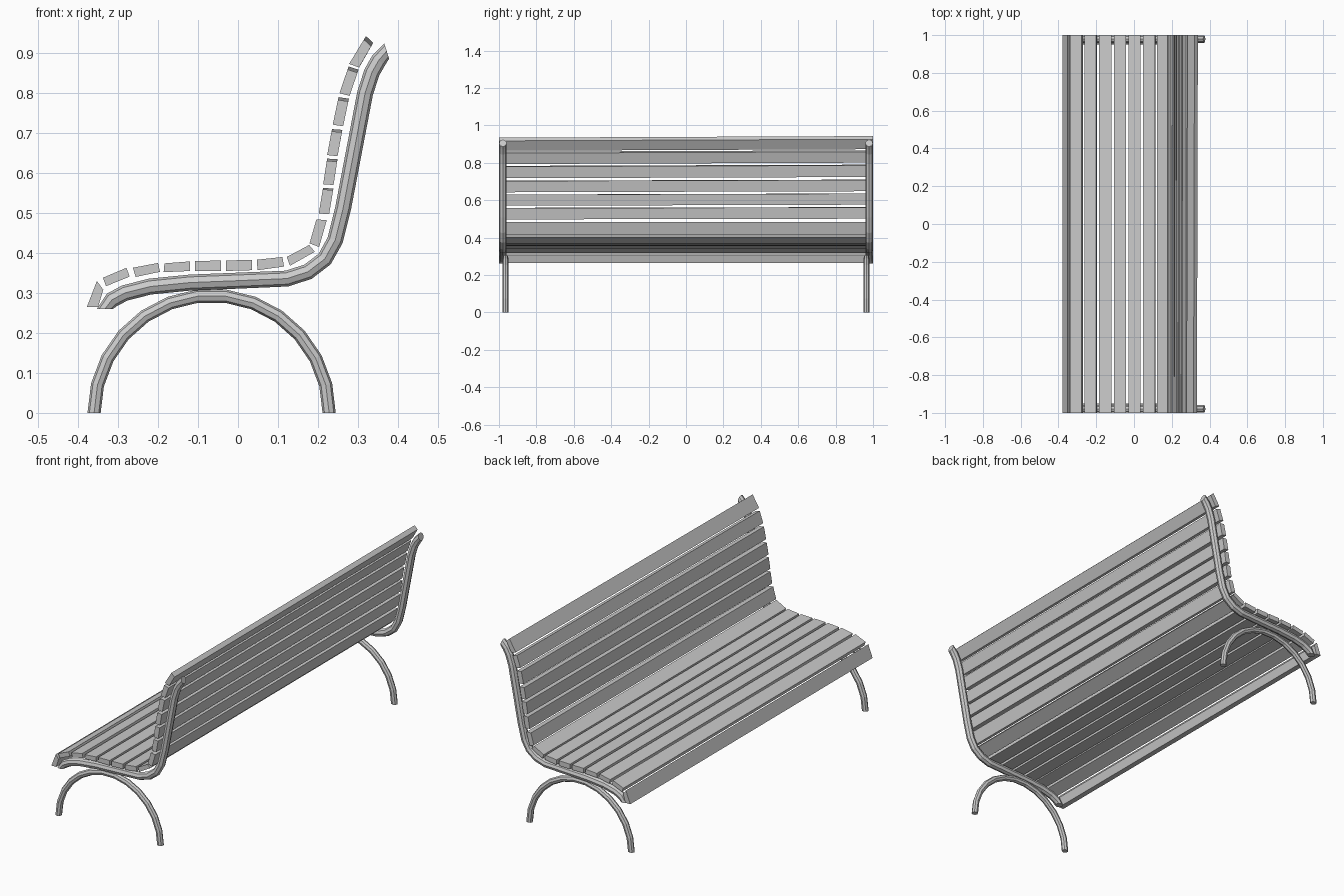
import bpy, bmesh
from math import cos, sin, pi
from mathutils import Vector

if "Cube" in bpy.data.objects:
    bpy.data.objects.remove(bpy.data.objects["Cube"])


def add_object(name, bm):
    bmesh.ops.recalc_face_normals(bm, faces=bm.faces)
    me = bpy.data.meshes.new(name)
    bm.to_mesh(me)
    bm.free()
    ob = bpy.data.objects.new(name, me)
    bpy.context.collection.objects.link(ob)
    return ob


def tube(name, path, y, r, ry, start, end, sides=8):
    """Sweep a faceted ring along a path lying in the XZ plane."""
    bm = bmesh.new()
    pts = [Vector(p) for p in path]
    rings = []
    for i, p in enumerate(pts):
        if i == 0:
            t = Vector(start).normalized()
        elif i == len(pts) - 1:
            t = Vector(end).normalized()
        else:
            t = ((p - pts[i - 1]).normalized() + (pts[i + 1] - p).normalized()).normalized()
        n = Vector((-t.y, t.x))
        ring = []
        for k in range(sides):
            a = 2 * pi * k / sides
            q = p + n * r * cos(a)
            ring.append(bm.verts.new((q.x, y + ry * sin(a), q.y)))
        rings.append(ring)
    for a, b in zip(rings, rings[1:]):
        for k in range(sides):
            j = (k + 1) % sides
            bm.faces.new((a[k], a[j], b[j], b[k]))
    bm.faces.new(rings[0])
    bm.faces.new(rings[-1])
    return add_object(name, bm)


def slat(name, a, b, c, d, lift=0.0):
    """Board along y; a-b is the sitting face, d-c the under face, lift skews the far end."""
    bm = bmesh.new()
    quad = [Vector(p) for p in (a, b, c, d)]
    along = (quad[1] - quad[0]).normalized() * lift
    near = [bm.verts.new((p.x, -1, p.y)) for p in quad]
    far = [bm.verts.new((p.x + along.x, 1, p.y + along.y)) for p in quad]
    bm.faces.new(near)
    bm.faces.new(far)
    for k in range(4):
        j = (k + 1) % 4
        bm.faces.new((near[k], near[j], far[j], far[k]))
    return add_object(name, bm)


# Seat boards, front to back
seat = [
    ((-.378, .265), (-.353, .330), (-.337, .308), (-.350, .265)),
    ((-.338, .338), (-.279, .363), (-.271, .341), (-.330, .317)),
    ((-.263, .363), (-.200, .375), (-.195, .353), (-.256, .340)),
    ((-.184, .374), (-.120, .379), (-.120, .355), (-.186, .352)),
    ((-.107, .380), (-.042, .381), (-.042, .355), (-.107, .355)),
    ((-.030, .381), (.035, .383), (.035, .357), (-.030, .355)),
    ((.047, .383), (.111, .390), (.115, .366), (.049, .357)),
    ((.122, .390), (.178, .420), (.192, .403), (.130, .368)),
]
for i, q in enumerate(seat):
    slat(f"seat_slat_{i + 1}", *q)

# Backrest boards, bottom to top
back = [
    ((.179, .424), (.196, .484), (.222, .482), (.203, .415), 0),
    ((.202, .499), (.212, .559), (.238, .557), (.228, .497), .004),
    ((.213, .572), (.222, .630), (.248, .629), (.239, .570), .006),
    ((.223, .645), (.234, .704), (.260, .702), (.249, .642), .006),
    ((.237, .721), (.250, .783), (.276, .779), (.263, .717), .007),
    ((.254, .800), (.274, .859), (.299, .851), (.279, .793), .008),
    ((.278, .873), (.315, .934), (.333, .917), (.303, .864), .010),
]
for i, (a, b, c, d, lift) in enumerate(back):
    slat(f"back_slat_{i + 1}", a, b, c, d, lift)

# Side rails and arched legs at both ends
rail = [(-.333, .260), (-.315, .283), (-.283, .300), (-.220, .316), (-.120, .326),
        (.005, .331), (.122, .336), (.175, .353), (.217, .385), (.243, .432),
        (.263, .512), (.318, .800), (.335, .852), (.352, .882), (.372, .905)]
cx, rad, steps = -.066, .294, 13
arch = [(cx - rad * cos(pi * k / steps), rad * sin(pi * k / steps)) for k in range(steps + 1)]
for side, s in (("left", -1), ("right", 1)):
    tube(f"{side}_rail", rail, s * .979, .020, .020, (0, 1), (.9, .28))
    tube(f"{side}_arched_leg", arch, s * .965, .0165, .0155, (0, 1), (0, -1))
